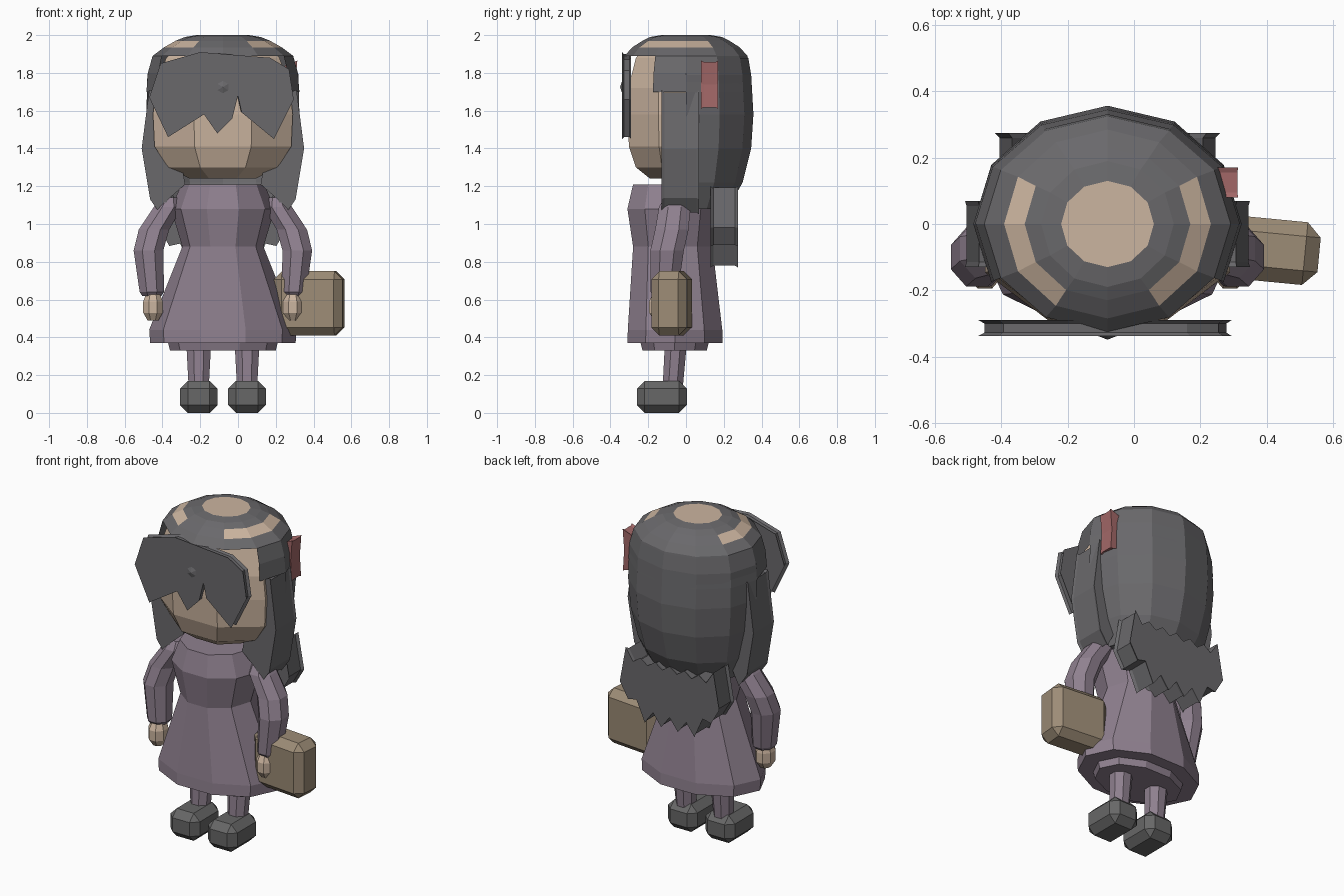
import bpy, bmesh, math
from mathutils import Vector

if "Cube" in bpy.data.objects:
    bpy.data.objects.remove(bpy.data.objects["Cube"])

CX = -0.08  # symmetry plane of the figure


def material(name, rgb):
    m = bpy.data.materials.new(name)
    m.diffuse_color = (*rgb, 1)
    m.use_nodes = True
    m.node_tree.nodes["Principled BSDF"].inputs["Base Color"].default_value = m.diffuse_color
    return m


SKIN = material("skin", (0.60, 0.46, 0.35))
HAIR = material("dark_grey_hair", (0.143, 0.140, 0.148))
DRESS = material("dusty_purple", (0.275, 0.217, 0.275))
BAG = material("tan_leather", (0.335, 0.262, 0.182))
RED = material("muted_red", (0.36, 0.137, 0.137))
SHOE = material("shoe_grey", (0.135, 0.135, 0.135))


def finish(name, bm, mats, location=(CX, 0, 0)):
    bmesh.ops.recalc_face_normals(bm, faces=bm.faces[:])
    me = bpy.data.meshes.new(name)
    bm.to_mesh(me)
    bm.free()
    for m in mats:
        me.materials.append(m)
    ob = bpy.data.objects.new(name, me)
    ob.location = location
    bpy.context.collection.objects.link(ob)
    return ob


def loft(name, rings, n, mats, turn=0.0, keep=None, paint=None, caps=(True, True)):
    """Stack of horizontal ellipses (x, y, z, rx, ry); keep/paint choose faces by ring and centre."""
    bm = bmesh.new()
    loops = []
    for x, y, z, rx, ry in rings:
        loops.append([bm.verts.new((x + rx * math.sin(a), y + ry * math.cos(a), z))
                      for a in [2 * math.pi * (k + turn) / n for k in range(n)]])
    for r, (a, b) in enumerate(zip(loops, loops[1:])):
        for k in range(n):
            j = (k + 1) % n
            quad = (a[k], a[j], b[j], b[k])
            c = sum((v.co for v in quad), Vector()) / 4
            if keep and not keep(r, c):
                continue
            f = bm.faces.new(quad)
            if paint:
                f.material_index = paint(r, c)
    if caps[0]:
        bm.faces.new(loops[0])
    if caps[1]:
        bm.faces.new(loops[-1])
    loose = [v for v in bm.verts if not v.link_faces]
    bmesh.ops.delete(bm, geom=loose, context='VERTS')
    return finish(name, bm, mats)


def slab(name, outline, y0, y1, mat, lip=0.01, waist=0.93, mirror=1):
    """Outline in x-z extruded along y, with flared rims at both ends."""
    bm = bmesh.new()
    cx = sum(p[0] for p in outline) / len(outline)
    cz = sum(p[1] for p in outline) / len(outline)
    loops = []
    for y, s in ((y0, 1), (y0 + lip, waist), (y1 - lip, waist), (y1, 1)):
        loops.append([bm.verts.new((mirror * (cx + (x - cx) * s), y, cz + (z - cz) * s))
                      for x, z in outline])
    n = len(outline)
    for a, b in zip(loops, loops[1:]):
        for k in range(n):
            j = (k + 1) % n
            bm.faces.new((a[k], a[j], b[j], b[k]))
    bm.faces.new(loops[0])
    bm.faces.new(loops[-1])
    return finish(name, bm, [mat])


def box(name, centre, size, bevel, mat, angle=0.0):
    bm = bmesh.new()
    bmesh.ops.create_cube(bm, size=1)
    bmesh.ops.scale(bm, vec=size, verts=bm.verts[:])
    bmesh.ops.bevel(bm, geom=bm.edges[:], offset=bevel, segments=1, affect='EDGES')
    ob = finish(name, bm, [mat], centre)
    ob.rotation_euler.z = angle
    return ob


# Head: eight flat sides, widths given to the flats
k8 = 1 / math.cos(math.pi / 8)
head = [(1.24, .175, .16), (1.30, .29, .235), (1.41, .362, .272), (1.58, .37, .28),
        (1.72, .355, .275), (1.88, .30, .235), (1.95, .22, .18), (1.985, .12, .10)]
loft("head", [(0, -.03, z, rx * k8, ry * k8) for z, rx, ry in head], 8, [SKIN], .5)

# Hair cap: open over the face, with bare crescents at both sides and a bare crown
loft("hair_cap", [(0, 0, 2.0, .14, .13), (0, 0, 1.99, .20, .19), (0, 0, 1.97, .25, .23),
                  (0, 0, 1.935, .312, .285), (0, 0, 1.89, .372, .325), (0, 0, 1.80, .397, .343),
                  (0, 0, 1.70, .405, .35)], 12, [HAIR, SKIN],
     keep=lambda r, c: r <= 3 or c.y > -.15,
     paint=lambda r, c: int(r == 2 and c.y < .1 and abs(c.x) > .17), caps=(False, False))
loft("bare_crown", [(0, 0, 1.99, .14, .13), (0, 0, 2.0, .14, .13)], 12, [SKIN])

# Back hair: rounded half shell tucked in under the head
loft("back_hair", [(0, 0, 1.88, .375, .33), (0, 0, 1.79, .40, .345), (0, 0, 1.58, .405, .357),
                   (0, 0, 1.40, .39, .345), (0, 0, 1.22, .35, .30), (0, 0, 1.08, .29, .22),
                   (0, 0, 1.10, .10, .08)], 12, [HAIR],
     keep=lambda r, c: c.y > 0, caps=(False, False))

# Side locks
lock = [(.39, 1.71), (.43, 1.40), (.385, 1.13), (.33, 1.05), (.29, 1.13),
        (.20, 1.21), (.24, 1.45), (.30, 1.68)]
for side, s in (("left", -1), ("right", 1)):
    slab(side + "_hair_lock", lock, -.13, .07, HAIR, .015, .96, s)

# Fringe with ragged lower edge, and the small tuft in front of it
fringe = [(-.39, 1.67), (-.29, 1.46), (-.10, 1.58), (-.03, 1.48), (.05, 1.56), (.08, 1.68),
          (.10, 1.59), (.27, 1.45), (.375, 1.66), (.35, 1.82), (.25, 1.88), (-.12, 1.91),
          (-.33, 1.85)]
slab("fringe", fringe, -.338, -.29, HAIR, .01, .955)
bm = bmesh.new()
bmesh.ops.create_cone(bm, segments=6, radius1=.036, radius2=0, depth=.012, cap_ends=True)
tuft = finish("fringe_tuft", bm, [HAIR], (CX, -.343, 1.725))
tuft.rotation_euler = (math.pi / 2, 0, 0)

# Hanging back hair with toothed top and bottom edges
tail = [(-.30, 1.20)]
for i in range(1, 12):
    tail.append((-.30 + .05 * i, 1.16 - (.035 if i % 2 else 0)))
tail += [(.30, 1.20), (.34, .98)]
for i in range(1, 12):
    x = .34 - .68 * i / 12
    tail.append((x, .80 + 1.1 * max(0, abs(x) - .18) + (-.03 if i % 2 else .045)))
tail.append((-.34, .98))
slab("hanging_back_hair", tail, .13, .275, HAIR, .015, .96)

# Hair clip
clip = [(.33, 1.63), (.392, 1.61), (.384, 1.74), (.394, 1.865), (.33, 1.84)]
slab("hair_clip", clip, .08, .17, RED, .015, .94)

# Dress and underskirt: ten sides with a flat front
k10 = 1 / math.cos(math.pi / 10)
dress = [(-.06, .33, .28, .17), (-.06, .37, .29, .18), (-.058, .37, .385, .252),
         (-.058, .44, .39, .25), (-.07, .88, .215, .21), (-.07, 1.08, .275, .24),
         (-.07, 1.21, .22, .21)]
dress = [(0, y, z, rx, ry * k10) for y, z, rx, ry in dress]
loft("underskirt", dress[:2], 10, [DRESS], .5)
loft("dress", dress[2:], 10, [DRESS], .5)

# Limbs, mirrored
for side, s in (("left", -1), ("right", 1)):
    loft(side + "_arm", [(s * .28, -.06, 1.14, .045, .06), (s * .29, -.06, 1.09, .082, .09),
                         (s * .365, -.075, .97, .087, .096), (s * .394, -.10, .86, .085, .096),
                         (s * .376, -.115, .64, .07, .078), (s * .376, -.115, .62, .055, .06)],
         8, [DRESS], .5)
    loft(side + "_hand", [(s * .37, -.13, .63, .04, .05), (s * .37, -.135, .59, .056, .065),
                          (s * .37, -.135, .53, .056, .065), (s * .37, -.135, .488, .03, .035)],
         8, [SKIN], .5)
    loft(side + "_leg", [(s * .128, -.07, .14, .058, .058), (s * .128, -.05, .42, .074, .064)],
         8, [DRESS], .5)
    box(side + "_shoe", (CX + s * .128, -.128, .085), (.2, .265, .17), .042, SHOE)

# Bag carried at the side
box("bag", (.377, -.076, .58), (.365, .19, .34), .043, BAG, math.radians(-5.5))
